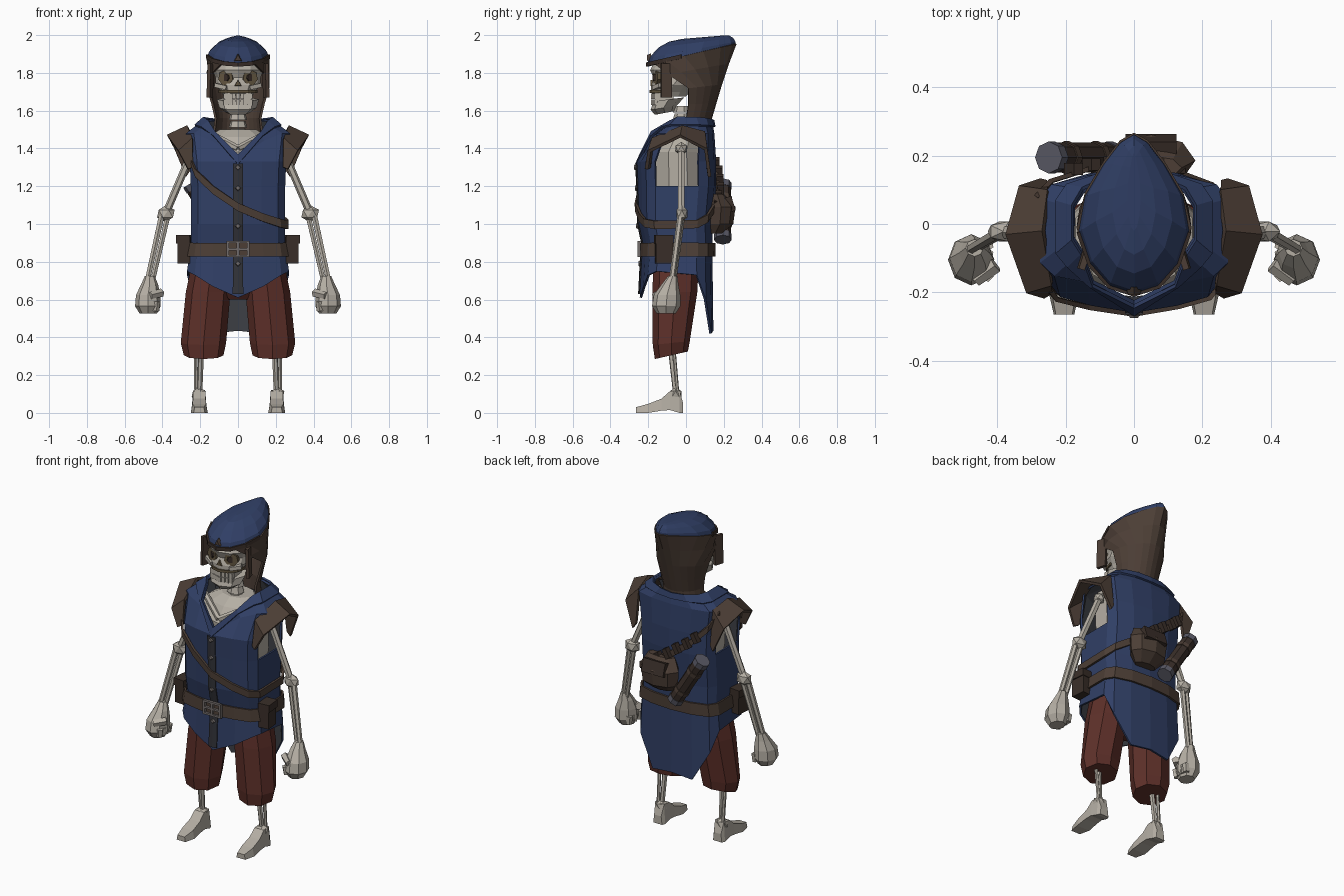
import bpy, bmesh, math
from mathutils import Vector, Matrix

if "Cube" in bpy.data.objects:
    bpy.data.objects.remove(bpy.data.objects["Cube"])

COL = {"blue_cloth": (.03, .05, .132), "brown_leather": (.072, .048, .036), "dark_leather": (.042, .028, .022),
       "bone": (.46, .425, .37), "red_cloth": (.11, .029, .022), "dark_grey_cloth": (.047, .05, .06),
       "charcoal_trim": (.032, .033, .04), "buckle_metal": (.17, .15, .145), "socket_tan": (.12, .09, .05),
       "cap_grey": (.1, .1, .13)}
M = {}
for k, c in COL.items():
    M[k] = bpy.data.materials.new(k)
    M[k].diffuse_color = (*c, 1)


def finish(name, bm, *mats):
    bmesh.ops.recalc_face_normals(bm, faces=bm.faces)
    me = bpy.data.meshes.new(name)
    bm.to_mesh(me)
    bm.free()
    ob = bpy.data.objects.new(name, me)
    bpy.context.collection.objects.link(ob)
    for m in mats:
        me.materials.append(M[m])
    return ob


def loft(name, rings, mat, closed=True, caps=True, thick=0):
    bm = bmesh.new()
    vs = [[bm.verts.new(p) for p in r] for r in rings]
    n = len(vs[0])
    for a, b in zip(vs, vs[1:]):
        for i in range(n if closed else n - 1):
            j = (i + 1) % n
            bm.faces.new((a[i], a[j], b[j], b[i]))
    if caps:
        bm.faces.new(vs[0])
        bm.faces.new(vs[-1])
    ob = finish(name, bm, mat)
    if thick:
        s = ob.modifiers.new("thickness", 'SOLIDIFY')
        s.thickness, s.offset = thick, 0
    return ob


def ering(zf, zb, yf, yb, w, n=10, tm=None, tear=0, x0=0):
    """Oval ring from front to back, tilted, optionally an arc around the back or pointed behind."""
    ts = [math.tau * i / n for i in range(n)] if tm is None else [math.radians(tm * (2 * i / n - 1)) for i in range(n + 1)]
    out = []
    for t in ts:
        v = math.cos(t)
        out.append((x0 + w * math.sin(t) * (1 - tear * max(v, 0)),
                    (yf + yb) / 2 + (yb - yf) / 2 * v, zf + (zb - zf) * (v + 1) / 2))
    return out


def box(name, loc, size, mat, rot=(0, 0, 0)):
    bm = bmesh.new()
    R = Matrix.Rotation(rot[2], 4, 'Z') @ Matrix.Rotation(rot[1], 4, 'Y') @ Matrix.Rotation(rot[0], 4, 'X')
    bmesh.ops.create_cube(bm, size=1, matrix=Matrix.Translation(loc) @ R @ Matrix.Diagonal((*size, 1)))
    return finish(name, bm, mat)


def rod(name, a, b, r1, r2, mat, n=6):
    a, b = Vector(a), Vector(b)
    bm = bmesh.new()
    m = Matrix.Translation((a + b) / 2) @ (b - a).to_track_quat('Z', 'Y').to_matrix().to_4x4()
    bmesh.ops.create_cone(bm, cap_ends=True, segments=n, radius1=r1, radius2=r2, depth=(b - a).length, matrix=m)
    return finish(name, bm, mat)


def knob(name, loc, size, mat="bone"):
    bm = bmesh.new()
    bmesh.ops.create_icosphere(bm, subdivisions=1, radius=1, matrix=Matrix.Translation(loc) @ Matrix.Diagonal((*size, 1)))
    return finish(name, bm, mat)


# Tunic surface: one half section, rings of (z, front y, back y, half width)
HALF = [(0, -1), (.5, -.9), (.85, -.78), (1, -.55), (1, .55), (.88, .8), (.5, .95), (0, 1)]
SEC = HALF + [(-x, y) for x, y in HALF[6:0:-1]]
RINGS = [(.62, -.245, .145, .27), (.82, -.235, .14, .26), (.88, -.225, .14, .248), (1, -.25, .14, .25),
         (1.2, -.255, .16, .25), (1.33, -.26, .16, .255), (1.48, -.19, .15, .275)]
HEM = [.61, .67, .73, .75, .73, .6, .42, .435]
NECK = [(0, -.235, 1.36), (.12, -.175, 1.48), (.155, -.08, 1.535), (.18, -.04, 1.555),
        (.18, .05, 1.555), (.15, .1, 1.55), (.08, .13, 1.545), (0, .14, 1.54)]
NECK += [(-x, y, z) for x, y, z in NECK[6:0:-1]]


def on_tunic(c, z, out=0.0):
    i = math.floor(c)
    f = c - i
    (xa, ya), (xb, yb) = SEC[i % 14], SEC[(i + 1) % 14]
    u, v = xa + (xb - xa) * f, ya + (yb - ya) * f
    for lo, hi in zip(RINGS, RINGS[1:]):
        if z <= hi[0] or hi is RINGS[-1]:
            t = (z - lo[0]) / (hi[0] - lo[0])
            _, a, b, w = [p + (q - p) * t for p, q in zip(lo, hi)]
            break
    return Vector(((w + out) * u, (a + b) / 2 + ((b - a) / 2 + out) * v, z))


rings = [[on_tunic(c, r[0]) for c in range(14)] for r in RINGS]
for c in range(14):
    rings[0][c].z = HEM[min(c, 14 - c)]
rings[-1][0] = Vector((0, -.245, 1.35))
rings[-1][1].z = rings[-1][13].z = 1.44
tunic = loft("tunic", rings + [NECK], "blue_cloth", caps=False)
tunic.data.materials.append(M["dark_grey_cloth"])
bm = bmesh.new()
bm.from_mesh(tunic.data)
holes = [f for f in bm.faces if abs(f.calc_center_median().x) > .24 and 1.2 < f.calc_center_median().z < 1.45
         and abs(f.normal.x) > .9]
bmesh.ops.delete(bm, geom=holes, context='FACES')
bm.to_mesh(tunic.data)
bm.free()
s = tunic.modifiers.new("lining", 'SOLIDIFY')
s.thickness, s.offset, s.material_offset = .012, -1, 1

# Collar, button strip and buttons
col_in = [Vector(p) + Vector((0, -.006 if p[1] < 0 else .004, .008)) for p in NECK]
col_out = [Vector(p).lerp(q, .5) + Vector((0, -.008 if p[1] < 0 else .006, .004)) for p, q in zip(NECK, rings[-1])]
col_out[0] = Vector((0, -.264, 1.315))
loft("collar", [col_in, col_out], "blue_cloth", caps=False, thick=.012)
loft("button_strip", [[on_tunic(c, z, .006) for c in (-.2, 0, .2)] for z in (.63, .82, .88, 1, 1.2, 1.32)],
     "charcoal_trim", closed=False, caps=False, thick=.006)
for z in (.79, .99, 1.19, 1.3):
    p = on_tunic(0, z, .006)
    rod("button", p, p + Vector((0, -.01, 0)), .017, .012, "buckle_metal", 4)

# Belt, buckle, shoulder strap
loft("belt", [[on_tunic(c, z, .01) for c in range(14)] for z in (.828, .9)], "brown_leather", caps=False, thick=.012)
for x in (-.055, 0, .055):
    box("buckle_side", (x, -.25, .867), (.014, .016, .085), "buckle_metal")
for z in (.83, .867, .905):
    box("buckle_bar", (0, -.25, z), (.12, .016, .012), "buckle_metal")
PATH = [(-2.7, 1.36), (-2, 1.27), (-1, 1.18), (0, 1.09), (1, 1.035), (2, 1.005), (3, .995), (4, 1.0), (5, 1.03),
        (6, 1.09), (7, 1.17), (8, 1.27), (9, 1.38), (10, 1.46)]
loft("shoulder_strap", [[on_tunic(c, z + h, .012) for c, z in PATH] for h in (-.022, .022)],
     "brown_leather", closed=False, caps=False, thick=.014)
for k in range(6):
    box("strap_loop", on_tunic(6.1 + k * .45, 1.1 + k * .044, .025), (.03, .035, .06), "dark_leather", (0, .5, 0))

# Back bag and scroll tube
loft("back_bag", [ering(z, z, a, b, w, 8, x0=.05) for z, a, b, w in
                  ((.95, .12, .19, .07), (1.0, .11, .25, .12), (1.09, .11, .262, .13), (1.16, .13, .2, .09))], "brown_leather")
box("bag_flap", (.05, .218, 1.1), (.15, .07, .08), "dark_leather", (.3, 0, 0))
A, B = Vector((-.24, .195, 1.2)), Vector((-.07, .195, .93))
rod("scroll_tube", A, B, .044, .044, "dark_leather", 8)
for t in (.25, .75):
    rod("tube_band", A.lerp(B, t - .04), A.lerp(B, t + .04), .048, .048, "brown_leather", 8)
for t in (0, 1):
    rod("tube_cap", A.lerp(B, t - .06), A.lerp(B, t + .05), .047, .047, "cap_grey", 8)

# Rib cage, spine and pelvis cloth
loft("rib_cage", [ering(z, z, a, b, w, 10) for z, a, b, w in
                  ((1.05, -.17, .1, .19), (1.2, -.2, .12, .215), (1.38, -.2, .11, .215), (1.46, -.14, .1, .18), (1.5, -.08, .08, .1))], "bone")
for s in (-1, 1):
    rod("collar_bone", (0, -.185, 1.4), (s * .17, -.09, 1.49), .018, .018, "bone")
for k in range(5):
    rod("neck_vertebra", (0, -.02, 1.43 + k * .04), (0, -.02, 1.465 + k * .04), .05, .04, "bone", 7)
loft("trouser_seat", [ering(z, z, a, b, w, 8) for z, a, b, w in
                      ((.6, -.1, .0, .06), (.68, -.16, .06, .18), (.88, -.17, .08, .2))], "red_cloth")

# Skull, jaw and teeth
loft("skull", [ering(z, z, a, b, w, 12) for z, a, b, w in
               ((1.675, -.165, 0, .075), (1.7, -.185, .02, .09), (1.735, -.185, .05, .118), (1.775, -.172, .1, .12),
                (1.815, -.19, .1, .135), (1.86, -.165, .1, .125))], "bone")
loft("jaw", [ering(z, z + .02, a, b, w, 8) for z, a, b, w in
             ((1.578, -.165, -.06, .06), (1.605, -.187, -.05, .098), (1.65, -.172, -.01, .112))], "bone")
box("gum", (0, -.115, 1.665), (.14, .1, .06), "bone")
loft("lip_shadow", [ering(z, z, -.19, .02, .1, 12)[3:10] for z in (1.694, 1.71)], "socket_tan",
     closed=False, caps=False, thick=.008)
for k in range(-3, 4):
    for z in (1.644, 1.676):
        box("tooth", (k * .022, -.172 + abs(k) * .006, z), (.019, .024, .029), "bone")
rod("nose_hole", (0, -.17, 1.742), (0, -.188, 1.742), .024, .02, "socket_tan", 3)

# Hood: blue cap over a brown neck guard
loft("hood_cap", [ering(*r, 14, tear=.5) for r in
                  ((1.845, 1.955, -.205, .262, .166), (1.88, 1.965, -.195, .262, .157), (1.935, 1.985, -.145, .25, .115),
                   (1.965, 1.997, -.09, .23, .065), (1.98, 1.999, -.02, .21, .02))], "blue_cloth")
loft("hood_neck_guard", [ering(a, b, f, k, w, 12, tm=t, tear=e) for a, b, f, k, w, t, e in
                         ((1.845, 1.955, -.203, .262, .165, 150, .5), (1.775, 1.85, -.19, .222, .164, 122, .35),
                          (1.70, 1.74, -.15, .185, .16, 92, .2), (1.63, 1.64, -.13, .155, .135, 90, .1),
                          (1.56, 1.56, -.13, .132, .118, 90, 0), (1.47, 1.47, -.13, .13, .128, 90, 0))],
     "brown_leather", closed=False, caps=False, thick=.012)
rim = [(x * 1.01, y, z) for x, y, z in ering(1.845, 1.955, -.208, .265, .166, 14, tear=.5)[4:11]]
loft("hood_rim", [[(x, y, z + h) for x, y, z in rim] for h in (-.012, .01)], "dark_leather",
     closed=False, caps=False, thick=.01)
rod("brow_ornament", (0, -.185, 1.875), (0, -.207, 1.875), .028, .02, "brown_leather", 3)

for s in (-1, 1):
    # Face details and cheek plates
    rod("eye_socket", (s * .055, -.13, 1.775), (s * .066, -.163, 1.775), .042, .042, "socket_tan", 7)
    rod("eye_hollow", (s * .055, -.15, 1.775), (s * .067, -.166, 1.775), .024, .02, "dark_leather", 7)
    box("cheek_bone", (s * .085, -.145, 1.728), (.07, .04, .022), "bone", (0, s * -.2, s * .5))
    box("cheek_plate", (s * .147, -.105, 1.76), (.018, .058, .18), "brown_leather", (0, s * -.03, s * .3))
    # Flared shoulder guard arch
    inner = [(.24, -.195, 1.3), (.24, -.175, 1.45), (.265, -.02, 1.515), (.25, .095, 1.485), (.255, .12, 1.28)]
    outer = [(.265, -.21, 1.29), (.315, -.195, 1.385), (.372, -.03, 1.465), (.335, .105, 1.395), (.275, .125, 1.25)]
    loft("shoulder_guard", [[(s * x, y, z) for x, y, z in r] for r in (inner, outer)], "brown_leather",
         closed=False, caps=False, thick=.018)
    # Arm bones
    knob("shoulder_joint", (s * .235, -.025, 1.4), (.035, .035, .035))
    rod("upper_arm_bone", (s * .235, -.025, 1.4), (s * .372, -.025, 1.08), .02, .02, "bone")
    knob("elbow_joint", (s * .382, -.022, 1.055), (.052, .034, .045))
    rod("forearm_outer_bone", (s * .405, -.03, 1.04), (s * .48, -.075, .7), .017, .015, "bone")
    rod("forearm_inner_bone", (s * .372, -.02, 1.04), (s * .452, -.065, .7), .015, .014, "bone")
    # Fist
    loft("fist", [ering(z, z, y - r, y + r, w, 8, x0=s * x) for z, y, r, w, x in
                  ((.725, -.07, .025, .026, .467), (.68, -.085, .045, .045, .468), (.625, -.1, .07, .064, .476),
                   (.565, -.105, .075, .068, .477), (.525, -.105, .05, .045, .475))], "bone")
    for k in range(4):
        rod("finger", (s * .43, -.15 + k * .03, .59), (s * .435, -.145 + k * .028, .54), .02, .018, "bone", 5)
    rod("thumb", (s * .405, -.12, .635), (s * .465, -.165, .62), .024, .02, "bone", 5)
    # Belt pouch
    box("belt_pouch", (s * .283, -.118, .86), (.066, .088, .14), "dark_leather", (0, 0, s * .1))
    box("pouch_flap", (s * .287, -.118, .918), (.072, .096, .045), "dark_leather", (0, 0, s * .1))
    # Trouser leg
    loft("trouser_leg", [ering(zf, zb, a, b, w, 8, x0=s * x) for zf, zb, a, b, w, x in
                         ((.86, .86, -.17, .07, .1, .13), (.64, .64, -.178, .06, .118, .158),
                          (.36, .38, -.176, .02, .12, .183), (.285, .325, -.165, .01, .105, .182))], "red_cloth")
    # Shin, ankle and foot
    rod("shin_bone", (s * .195, -.08, .34), (s * .203, -.055, .1), .016, .014, "bone")
    rod("thin_shin_bone", (s * .225, -.065, .34), (s * .222, -.045, .1), .01, .01, "bone")
    knob("ankle", (s * .208, -.055, .1), (.042, .036, .035))
    loft("foot", [[(s * (.205 + a * w), y, z) for a, z in ((-1, lo), (1, lo), (.8, hi), (-.8, hi))] for y, w, lo, hi in
                  ((-.265, .03, 0, .03), (-.2, .045, 0, .048), (-.13, .042, .012, .075), (-.085, .04, .015, .115),
                   (-.035, .038, 0, .12), (-.015, .03, 0, .05))], "bone")

for m in bpy.data.materials:
    if m.users and not m.is_grease_pencil:
        m.use_nodes = True
        m.node_tree.nodes["Principled BSDF"].inputs["Base Color"].default_value = m.diffuse_color
